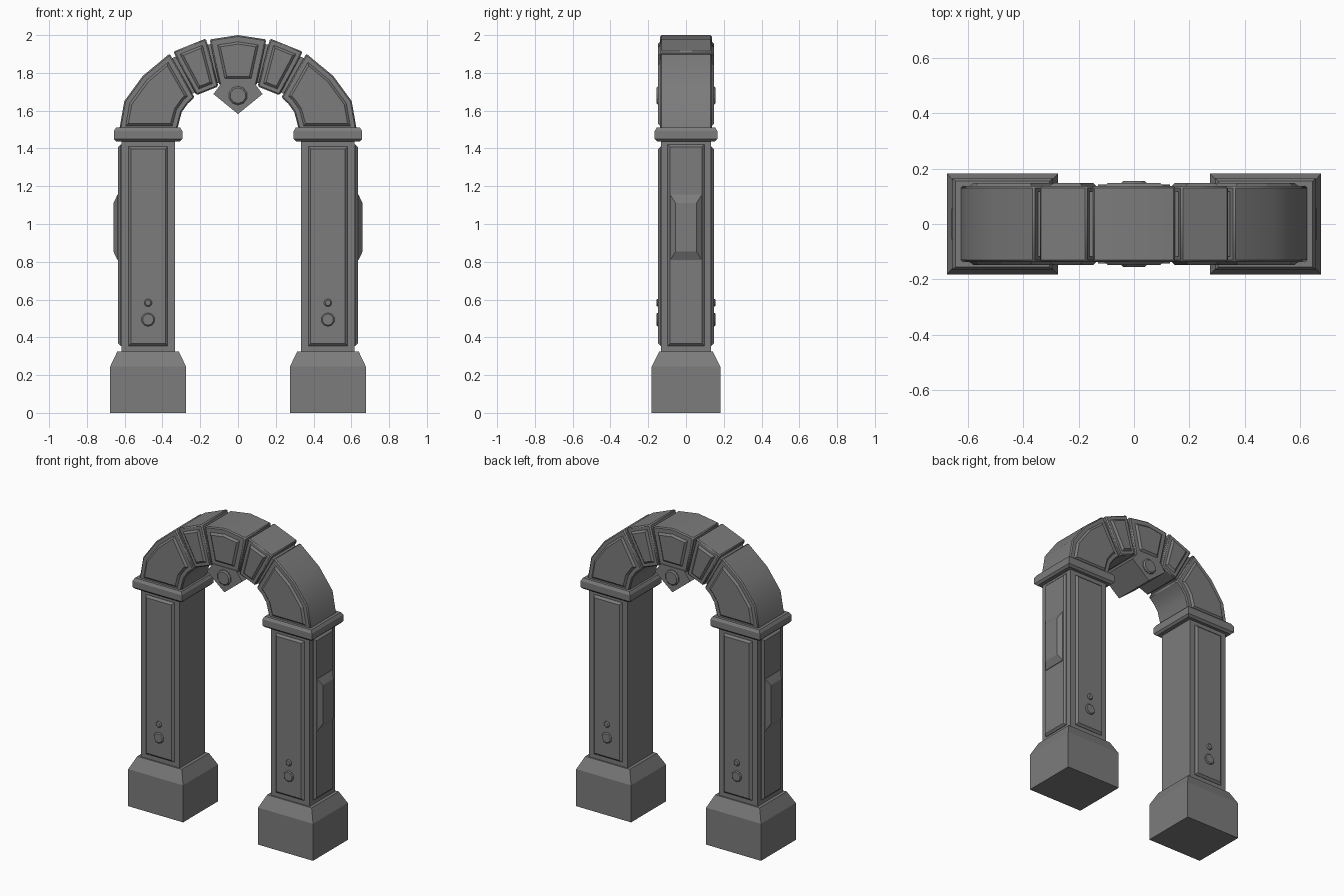
import bpy, bmesh, math
from mathutils import Vector

if "Cube" in bpy.data.objects:
    bpy.data.objects.remove(bpy.data.objects["Cube"])

# Dark stone colour
STONE = bpy.data.materials.new("dark_stone")
STONE.diffuse_color = (.2, .2, .2, 1)
STONE.use_nodes = True
STONE.node_tree.nodes["Principled BSDF"].inputs["Base Color"].default_value = STONE.diffuse_color


def loft(name, loops, mirror=(True, False), bevel=0, smooth=False):
    """Skin a stack of equal-length loops, cap both ends, mirror about the origin."""
    bm = bmesh.new()
    rings = [[bm.verts.new(p) for p in loop] for loop in loops]
    n = len(rings[0])
    for a, b in zip(rings, rings[1:]):
        for i in range(n):
            j = (i + 1) % n
            bm.faces.new((a[i], a[j], b[j], b[i]))
    bm.faces.new(rings[0][::-1])
    bm.faces.new(rings[-1])
    bmesh.ops.recalc_face_normals(bm, faces=bm.faces)
    mesh = bpy.data.meshes.new(name)
    bm.to_mesh(mesh)
    bm.free()
    mesh.materials.append(STONE)
    ob = bpy.data.objects.new(name, mesh)
    bpy.context.collection.objects.link(ob)
    if bevel:
        mod = ob.modifiers.new("Bevel", 'BEVEL')
        mod.width, mod.segments = bevel, 1
        mod.limit_method, mod.angle_limit = 'ANGLE', math.radians(60)
    if any(mirror):
        mod = ob.modifiers.new("Mirror", 'MIRROR')
        mod.use_axis = (mirror[0], mirror[1], False)
        mod.use_mirror_merge = False
    if smooth:
        bpy.ops.object.select_all(action='DESELECT')
        ob.select_set(True)
        bpy.context.view_layer.objects.active = ob
        bpy.ops.object.shade_smooth_by_angle(angle=math.radians(40))
    return ob


def inset(poly, d):
    """Offset a counter-clockwise 2D outline inwards by d."""
    pts = [Vector(p) for p in poly]
    out = []
    for i, p in enumerate(pts):
        e1 = (p - pts[i - 1]).normalized()
        e2 = (pts[(i + 1) % len(pts)] - p).normalized()
        n1, n2 = Vector((-e1.y, e1.x)), Vector((-e2.y, e2.x))
        out.append(p + (n1 + n2) * d / (1 + n1.dot(n2)))
    return out


def front(poly, depth):
    return [(p[0], -depth, p[1]) for p in poly]


def side(poly, depth):
    return [(depth, p[0], p[1]) for p in poly]


def rect(x0, x1, z0, z1):
    return [(x0, z0), (x1, z0), (x1, z1), (x0, z1)]


def ngon(cx, cz, r, n):
    return [(cx + r * math.cos(2 * math.pi * (i + .5) / n),
             cz + r * math.sin(2 * math.pi * (i + .5) / n)) for i in range(n)]


def raised(name, plane, poly, d0, d1, chamfer, mirror):
    """Raised plate with a chamfered rim."""
    loft(name, [plane(poly, d0), plane(poly, d1 - chamfer),
                plane(inset(poly, chamfer), d1)], mirror)


def stack(name, cx, levels):
    """Rectangular block defined by (z, half width, half depth) levels."""
    loft(name, [[(cx - w, -d, z), (cx + w, -d, z), (cx + w, d, z), (cx - w, d, z)]
                for z, w, d in levels])


# Pillars: foot, shaft and capital
CX = 0.476
stack("pillar_foot", CX, [(0, .201, .182), (.245, .201, .182), (.325, .163, .142)])
stack("pillar_shaft", CX, [(.31, .142, .133), (1.45, .142, .133)])
stack("pillar_capital", CX, [(1.437, .168, .152), (1.45, .181, .166),
                             (1.492, .181, .166), (1.51, .170, .155)])

# Raised panels on the pillar faces
raised("pillar_front_panel", front, rect(.372, .58, .355, 1.41), .12, .148, .013, (True, True))
raised("pillar_side_panel", side, rect(-.097, .097, .355, 1.42), .60, .634, .012, (True, False))

# Faceted plaque on each outer side
plaque = rect(-.083, .083, .81, 1.155)
loft("side_plaque", [side(plaque, .61), side(plaque, .638),
                     side(rect(-.055, .055, .855, 1.11), .66)])

# Paired studs low on the pillars
for label, z, r in (("large_stud", .494, .036), ("small_stud", .583, .021)):
    raised(label, front, ngon(CX, z, r, 10), .14, .157, .006, (True, True))

# Arch stones (outlines counter-clockwise in x, z)
haunch = [(.325, 1.49), (.630, 1.49), (.602, 1.65), (.505, 1.783), (.362, 1.902),
          (.230, 1.670), (.266, 1.637), (.298, 1.592)]
shoulder = [(.220, 1.682), (.343, 1.912), (.170, 1.982), (.104, 1.728)]
keystone = [(-.098, 1.735), (.098, 1.735), (.150, 1.977), (0, 2.0), (-.150, 1.977)]
for name, poly, margin, mx in (("haunch", haunch, .030, True),
                               ("shoulder", shoulder, .026, True),
                               ("keystone", keystone, .035, False)):
    loft(name + "_stone", [front(poly, -.137), front(poly, .137)], (mx, False), .007, True)
    raised(name + "_panel", front, inset(poly, margin), .12, .149, .012, (mx, True))

# Recessed core filling the joints between stones
core = [(.35, 1.49), (.60, 1.49), (.575, 1.64), (.485, 1.765), (.345, 1.88),
        (.16, 1.95), (0, 1.97), (0, 1.755), (.115, 1.745), (.24, 1.69), (.315, 1.61)]
loft("arch_core", [front(core, -.118), front(core, .118)])

# Pointed pendant under the keystone, with a round boss front and back
pendant = [(0, 1.582), (.130, 1.688), (.085, 1.748), (-.085, 1.748), (-.130, 1.688)]
loft("pendant", [front(pendant, -.142), front(pendant, .142)], (False, False))
raised("pendant_boss", front, ngon(0, 1.68, .050, 10), .13, .155, .008, (False, True))
